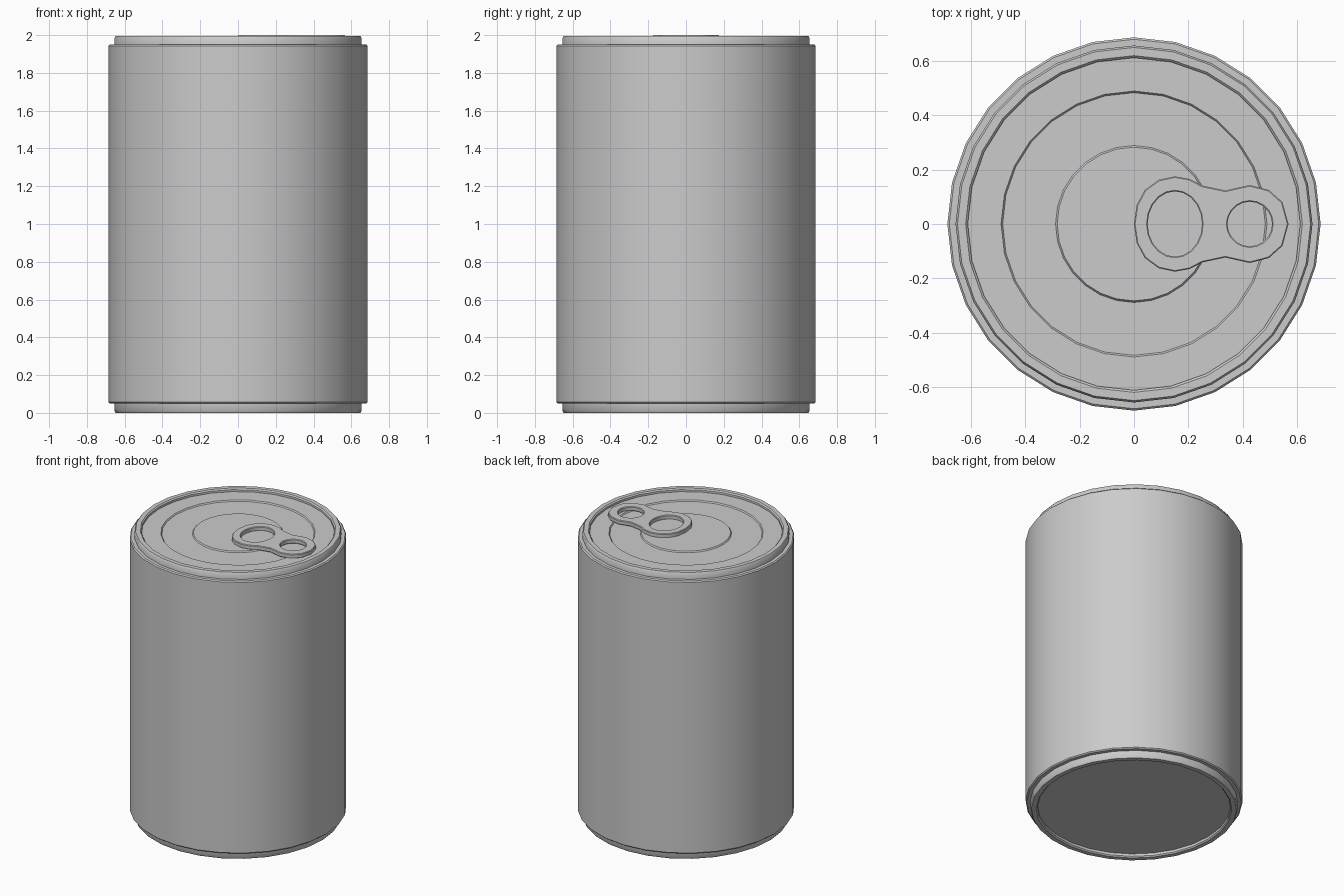
import bpy, bmesh
from math import sin, cos, pi, radians

cube = bpy.data.objects.get("Cube")
if cube:
    bpy.data.objects.remove(cube, do_unlink=True)

SIDES = 28

metal = bpy.data.materials.new("grey metal")
metal.use_nodes = True
GREY = (0.6, 0.6, 0.6, 1)
metal.diffuse_color = GREY
metal.node_tree.nodes["Principled BSDF"].inputs["Base Color"].default_value = GREY


def finish(obj, angle=35):
    bpy.ops.object.select_all(action="DESELECT")
    obj.select_set(True)
    bpy.context.view_layer.objects.active = obj
    if obj.type == "CURVE":
        bpy.ops.object.convert(target="MESH")
        obj = bpy.context.object
    obj.data.materials.clear()
    obj.data.materials.append(metal)
    bpy.ops.object.shade_smooth_by_angle(angle=radians(angle))
    return obj


def lathe(name, profile, closed=False):
    """Turn (radius, height) points round z; a radius of 0 becomes a pole."""
    bm = bmesh.new()
    verts = [bm.verts.new((r, 0, z)) for r, z in profile]
    pairs = list(zip(verts, verts[1:]))
    if closed:
        pairs.append((verts[-1], verts[0]))
    edges = [bm.edges.new(p) for p in pairs]
    bmesh.ops.spin(bm, geom=verts + edges, cent=(0, 0, 0), axis=(0, 0, 1),
                   angle=2 * pi, steps=SIDES)
    bmesh.ops.remove_doubles(bm, verts=bm.verts, dist=0.0005)
    bmesh.ops.recalc_face_normals(bm, faces=bm.faces)
    mesh = bpy.data.meshes.new(name)
    bm.to_mesh(mesh)
    bm.free()
    obj = bpy.data.objects.new(name, mesh)
    bpy.context.collection.objects.link(obj)
    return finish(obj)


# Can wall with narrow bevels at both ends
lathe("can_body", [(0.61, 0.05), (0.678, 0.05), (0.685, 0.057),
                   (0.685, 1.943), (0.678, 1.95), (0.61, 1.95)], closed=True)

# Rolled rims, the lower one mirrored from the upper
rim = [(0.61, 1.94), (0.655, 1.94), (0.655, 1.985), (0.648, 1.995),
       (0.618, 1.995), (0.61, 1.987)]
lathe("top_rim", rim, closed=True)
lathe("bottom_rim", [(r, 1.995 - z) for r, z in rim], closed=True)

# Lid with a sunken ring between two small steps
lathe("lid", [(0.615, 1.945), (0.615, 1.973), (0.488, 1.973), (0.482, 1.965),
              (0.288, 1.965), (0.282, 1.973), (0, 1.973)])
lathe("base", [(0.615, 0.05), (0.615, 0.025), (0, 0.025)])

# Pull tab: half outline mirrored in y, with a finger hole and a rivet hole
half = [(0.01, 0.07), (0.04, 0.125), (0.09, 0.162), (0.15, 0.175),
        (0.205, 0.165), (0.25, 0.141), (0.335, 0.123), (0.425, 0.143),
        (0.495, 0.125), (0.545, 0.08)]
outline = [(0, 0)] + half + [(0.567, 0)] + [(x, -y) for x, y in reversed(half)]


def oval(cx, rx, ry, n=20):
    return [(cx + rx * cos(2 * pi * i / n), ry * sin(2 * pi * i / n)) for i in range(n)]


curve = bpy.data.curves.new("pull_tab", "CURVE")
curve.dimensions = "2D"
curve.fill_mode = "BOTH"
curve.extrude = 0.011
curve.bevel_depth = 0.004
curve.bevel_resolution = 0
curve.offset = -0.004
for points in (outline, oval(0.15, 0.1, 0.12), oval(0.425, 0.082, 0.082)):
    spline = curve.splines.new("POLY")
    spline.points.add(len(points) - 1)
    for p, (x, y) in zip(spline.points, points):
        p.co = (x, y, 0, 1)
    spline.use_cyclic_u = True
tab = bpy.data.objects.new("pull_tab", curve)
tab.location.z = 1.985
bpy.context.collection.objects.link(tab)
finish(tab)
